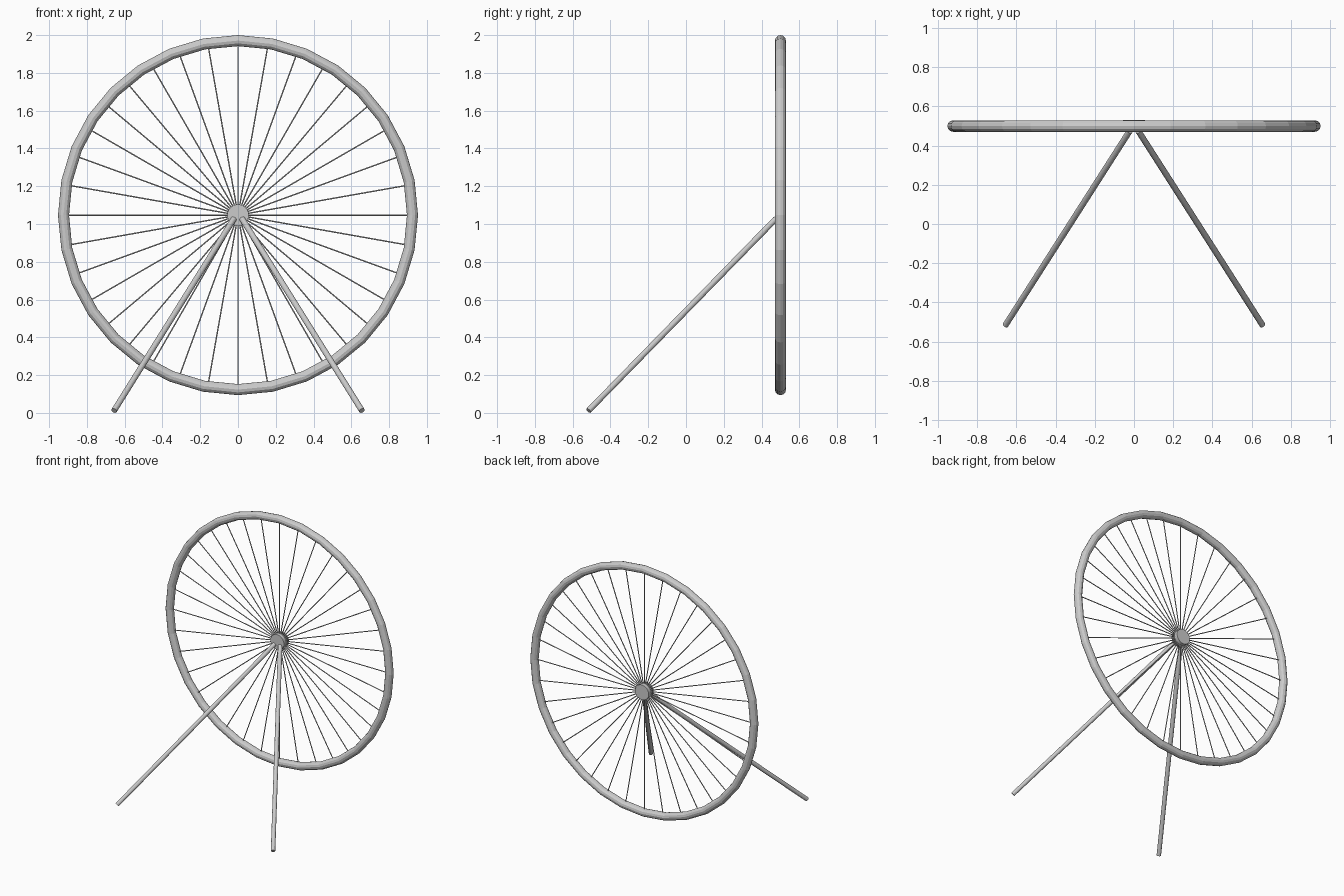
import bpy
import math
from mathutils import Vector

if "Cube" in bpy.data.objects:
    bpy.data.objects.remove(bpy.data.objects["Cube"])

metal = bpy.data.materials.new("grey metal")
metal.diffuse_color = (0.6, 0.6, 0.6, 1)
metal.use_nodes = True
metal.node_tree.nodes["Principled BSDF"].inputs["Base Color"].default_value = metal.diffuse_color

CENTRE = Vector((0, 0.5, 1.047))
RIM_TUBE = 0.0292
RIM_RADIUS = 0.953 - RIM_TUBE


def finish(name):
    """Name the new part and colour it; faces stay flat."""
    ob = bpy.context.object
    ob.name = name
    ob.data.materials.append(metal)
    return ob


def rod(name, a, b, radius, sides):
    """Cylinder running from point a to point b."""
    axis = b - a
    bpy.ops.mesh.primitive_cylinder_add(
        vertices=sides, radius=radius, depth=axis.length,
        location=(a + b) / 2, rotation=axis.to_track_quat('Z', 'Y').to_euler())
    return finish(name)


# Rim, a faceted ring standing upright
bpy.ops.mesh.primitive_torus_add(
    major_segments=32, minor_segments=12, major_radius=RIM_RADIUS,
    minor_radius=RIM_TUBE, location=CENTRE, rotation=(math.pi / 2, 0, 0))
finish("rim")

# Hub
half = Vector((0, 0.03, 0))
rod("hub", CENTRE - half, CENTRE + half, 0.057, 32)

# Spokes, one every ten degrees
for i in range(36):
    t = math.radians(10 * i)
    d = Vector((math.cos(t), 0, math.sin(t)))
    rod(f"spoke_{i + 1}", CENTRE + d * 0.02, CENTRE + d * RIM_RADIUS, 0.0035, 8)

# Two splayed legs reaching forward from the hub face to the ground
for side, sx in (("left", -1), ("right", 1)):
    rod(f"{side}_leg", Vector((sx * 0.022, 0.475, 1.027)),
        Vector((sx * 0.656, -0.516, 0.012)), 0.0155, 16)
